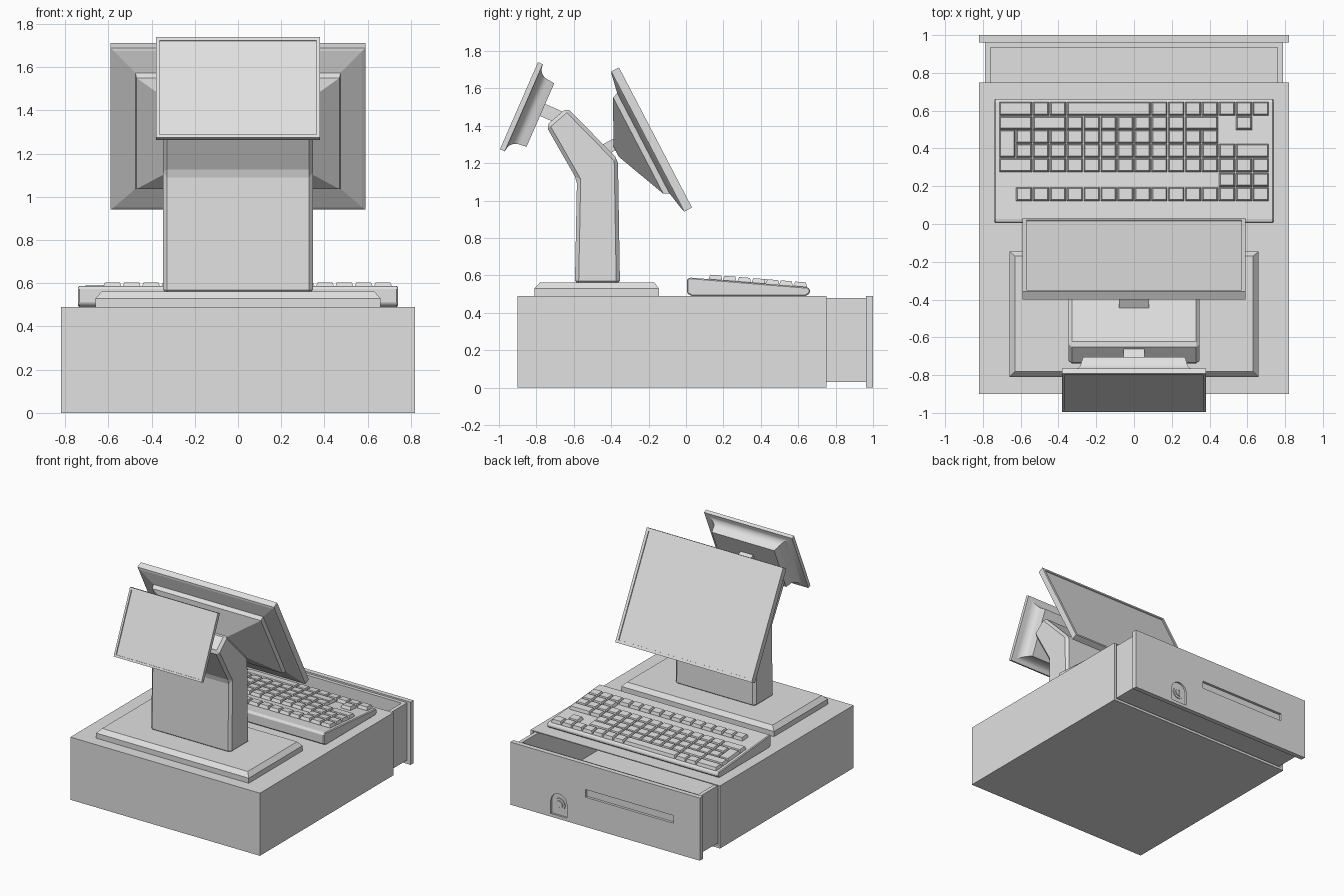
import bpy, bmesh, math
from mathutils import Matrix, Vector

cube = bpy.data.objects.get("Cube")
if cube:
    bpy.data.objects.remove(cube, do_unlink=True)

grey = bpy.data.materials.new("light_grey")
grey.use_nodes = True
grey.diffuse_color = (0.75, 0.75, 0.75, 1)
grey.node_tree.nodes["Principled BSDF"].inputs["Base Color"].default_value = grey.diffuse_color


def finish(bm, name):
    bmesh.ops.recalc_face_normals(bm, faces=bm.faces)
    mesh = bpy.data.meshes.new(name)
    bm.to_mesh(mesh)
    bm.free()
    mesh.materials.append(grey)
    ob = bpy.data.objects.new(name, mesh)
    bpy.context.collection.objects.link(ob)
    return ob


def activate(ob):
    bpy.ops.object.select_all(action='DESELECT')
    ob.select_set(True)
    bpy.context.view_layer.objects.active = ob


def frame(origin, u, n):
    """Matrix whose local axes are x, u and n."""
    m = Matrix((Vector((1, 0, 0)), Vector(u).normalized(), Vector(n).normalized()))
    return Matrix.Translation(origin) @ m.transposed().to_4x4()


UP = Matrix.Identity(4)
BACKWARD = frame((0, 0, 0), (0, 0, 1), (0, 1, 0))


def loft_into(bm, sections, m=UP, cx=0):
    """Join rectangles (half width, low u, high u, depth) and cap both ends."""
    rings = []
    for w, lo, hi, d in sections:
        corners = ((-w, lo), (w, lo), (w, hi), (-w, hi))
        rings.append([bm.verts.new(m @ Vector((cx + x, u, d))) for x, u in corners])
    for a, b in zip(rings, rings[1:]):
        for i in range(4):
            j = (i + 1) % 4
            bm.faces.new((a[i], a[j], b[j], b[i]))
    bm.faces.new(rings[0])
    bm.faces.new(rings[-1])


def loft(name, sections, m=UP, cx=0):
    bm = bmesh.new()
    loft_into(bm, sections, m, cx)
    return finish(bm, name)


def prism(name, profile, half, m, bevel=0):
    """Extrude a flat profile both ways along the local third axis."""
    bm = bmesh.new()
    ends = [[bm.verts.new(m @ Vector((a, b, s))) for a, b in profile] for s in (-half, half)]
    for i in range(len(profile)):
        j = (i + 1) % len(profile)
        bm.faces.new((ends[0][i], ends[0][j], ends[1][j], ends[1][i]))
    for end in ends:
        bm.faces.new(end)
    ob = finish(bm, name)
    if bevel:
        mod = ob.modifiers.new("edge_chamfer", 'BEVEL')
        mod.width, mod.segments = bevel, 1
    return ob


def box(name, m, w, h, d):
    return loft(name, [(w, -h, h, -d), (w, -h, h, d)], m)


def cut(ob, cutter):
    mod = ob.modifiers.new("cut", 'BOOLEAN')
    mod.operation, mod.solver, mod.object = 'DIFFERENCE', 'EXACT', cutter
    activate(ob)
    bpy.ops.object.modifier_apply(modifier=mod.name)
    bpy.data.objects.remove(cutter, do_unlink=True)


# Cabinet shell, open at the back, with the sliding tray inside
loft("cabinet", [(.82, 0, .49, -.9), (.82, 0, .49, .75),
                 (.80, .02, .483, .75), (.80, .02, .483, -.88)], BACKWARD)
loft("drawer_tray", [(.79, -.85, .965, .03), (.79, -.85, .965, .478),
                     (.76, -.82, .935, .478), (.76, -.82, .935, .06)])

# Drawer front with a slot and an arched lock recess
panel = loft("drawer_front", [(.82, 0, .49, .962), (.82, 0, .49, 1)], BACKWARD)
cut(panel, loft("slot_cutter", [(.38, .232, .292, .98), (.38, .232, .292, 1.02)], BACKWARD, -.21))
arch = [(-.07, -.08), (.07, -.08)]
arch += [(.07 * math.cos(a), .02 + .07 * math.sin(a))
         for a in (math.pi * i / 12 for i in range(13))]
at_lock = frame((.4, 1, .105), (0, 0, 1), (0, 1, 0))
cut(panel, prism("lock_cutter", arch, .014, at_lock))


def disc(name, radius, y0, y1):
    ring = [(radius * math.cos(math.tau * i / 24), radius * math.sin(math.tau * i / 24))
            for i in range(24)]
    m = frame((.4, (y0 + y1) / 2, .11), (0, 0, 1), (0, 1, 0))
    return prism(name, ring, (y1 - y0) / 2, m)


disc("lock_collar", .047, .98, .993)
barrel = disc("lock_barrel", .03, .98, 1)
cut(barrel, box("keyway_cutter", frame((.4, 1, .11), (0, 0, 1), (0, 1, 0)), .005, .018, .006))

# Stand foot and bent neck
loft("stand_foot", [(.66, -.81, -.145, .49), (.66, -.81, -.145, .53),
                    (.63, -.78, -.17, .563)])
side_on = Matrix(((0, 0, 1, 0), (1, 0, 0, 0), (0, 1, 0, 0), (0, 0, 0, 1)))
neck = [(-.594, .55), (-.583, 1.11), (-.749, 1.4), (-.636, 1.497), (-.364, 1.22), (-.353, .55)]
prism("stand_neck", neck, .348, side_on, .02)

# Small customer display: recessed screen, thin rim, hollow-curved back
small = frame((0, -.893, 1.507), (0, .4, .916), (0, .916, -.4))
w, h = .38, .254
sections = [(w - .016, .016 - h, h - .016, .008), (w - .016, .016 - h, h - .016, 0),
            (w, -h, h, 0), (w, -h, h, .028)]
for i in range(7):
    a = math.pi / 2 * i / 6
    dw, dh = .085 * math.sin(a), .055 * math.sin(a)
    sections.append((w - .015 - dw, -h + .01 + dh, h - .01 - dh, .03 + .06 * (1 - math.cos(a))))
sections.append((.27, -.185, .185, .125))
ob = loft("small_display", sections, small)
activate(ob)
bpy.ops.object.shade_smooth_by_angle(angle=math.radians(25))
box("small_display_arm", frame((0, -.70, 1.455), (0, .4, .916), (0, .916, -.4)), .055, .035, .08)

# Large operator display: recessed screen, slab and pyramid-shaped rear housing
large = frame((0, -.163, 1.337), (0, -.462, .886), (0, -.886, -.462))
w, h = .59, .4225
loft("large_display", [(w - .022, .022 - h, h - .022, .008), (w - .022, .022 - h, h - .022, 0),
                       (w, -h, h, 0), (w, -h, h, .046), (w - .015, .015 - h, h - .015, .052),
                       (.475, -.3, .305, .072), (.47, -.286, .294, .102),
                       (.1, .0, .062, .222)], large)
box("large_display_arm", frame((0, -.41, 1.285), (0, -.462, .886), (0, -.886, -.462)),
    .08, .03, .08)

# Keyboard body, sloping down toward the operator
body = [(.005, .505), (.005, .58), (.02, .588), (.65, .537), (.663, .525), (.663, .505),
        (.64, .489), (.03, .489)]
prism("keyboard_body", body, .74, side_on, .006)

# Key rows: row distance, then (first column, key widths)
pad = [(13, [1, 1, 1])]
rows = [(.61, [(0, [2, 1, 1, 5] + [1] * 7)]),
        (.534, [(0, [2, 2] + [1] * 7 + [2]), (14, [1])]),
        (.462, [(1, [1] * 12)]),
        (.387, [(1, [1] * 12), (13, [1, 2])]),
        (.311, [(0, [2] + [1] * 11)] + pad),
        (.233, pad),
        (.157, [(1, [1] * 12)] + pad)]
pitch, left = .0895, -.716
bm = bmesh.new()


def key(col, width, y, half=.036):
    tilt = frame((0, y, .589 - .081 * y), (0, 1, -.081), (0, .081, 1))
    x = left + pitch * (col + width / 2)
    hw = pitch * width / 2 - .003
    loft_into(bm, [(hw, -half, half, -.004), (hw, -half, half, .004),
                   (hw - .007, .007 - half, half - .007, .025)], tilt, x)


for y, groups in rows:
    for col, widths in groups:
        for width in widths:
            key(col, width, y)
            col += width
key(0, 1, .424, .073)
finish(bm, "keyboard_keys")
